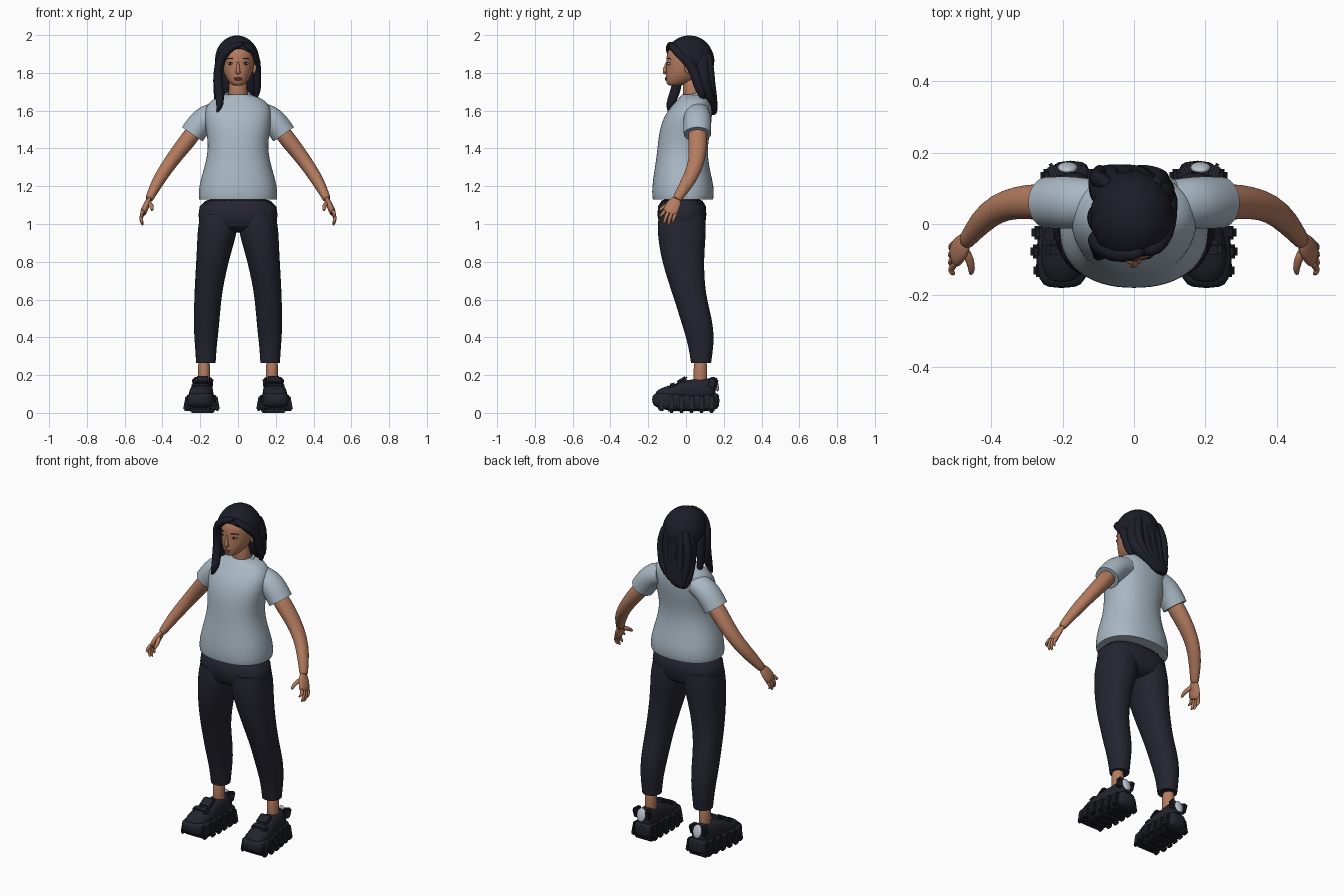
import bpy, bmesh, math
from mathutils import Vector

cube = bpy.data.objects.get("Cube")
if cube:
    bpy.data.objects.remove(cube)
parts = []


def material(name, r, g, b):
    m = bpy.data.materials.new(name)
    m.use_nodes = True
    m.diffuse_color = (r, g, b, 1)
    node = next(n for n in m.node_tree.nodes if n.type == 'BSDF_PRINCIPLED')
    node.inputs["Base Color"].default_value = (r, g, b, 1)
    node.inputs["Roughness"].default_value = 0.8
    return m


SKIN = material("warm skin", .46, .2, .115)
SHIRT = material("pale blue grey cotton", .4, .48, .55)
PANTS = material("navy trousers", .018, .018, .03)
HAIR = material("black hair", .012, .012, .021)
SHOE = material("dark shoe", .016, .017, .026)
PATCH = material("silver heel patch", .5, .56, .62)
LIPS = material("rose lips", .34, .11, .075)
WHITE = material("eye white", .7, .7, .7)
IRIS = material("dark iris", .015, .01, .01)


def finish(name, bm, mat, subdiv=1):
    bmesh.ops.recalc_face_normals(bm, faces=bm.faces[:])
    me = bpy.data.meshes.new(name)
    bm.to_mesh(me)
    bm.free()
    me.materials.append(mat)
    ob = bpy.data.objects.new(name, me)
    bpy.context.collection.objects.link(ob)
    if subdiv:
        ob.modifiers.new("Smooth", 'SUBSURF').levels = subdiv
        ob.modifiers["Smooth"].render_levels = subdiv
    parts.append(ob)
    return ob


def loft(name, rings, mat, sides=20, power=2, hem=False, subdiv=1):
    """Skin a list of (centre, axis u, axis v) rings."""
    bm = bmesh.new()
    crease = bm.edges.layers.float.new("crease_edge")
    bend = lambda c: math.copysign(abs(c) ** (2 / power), c)
    angles = [math.tau * i / sides for i in range(sides)]
    loops = [[bm.verts.new(c + u * bend(math.cos(a)) + v * bend(math.sin(a)))
              for a in angles] for c, u, v in rings]
    for low, high in zip(loops, loops[1:]):
        for i in range(sides):
            j = (i + 1) % sides
            bm.faces.new((low[i], low[j], high[j], high[i]))
    for loop in (loops[0], loops[-1]):
        cap = bm.faces.new(loop)
        if hem:
            for e in cap.edges:
                e[crease] = 1
    return finish(name, bm, mat, subdiv)


def stack(name, rows, mat, s=1, **kw):
    """Horizontal rings from rows of (z, x min, x max, y front, y back)."""
    rings = [(Vector((s * (a + b) / 2, (f + k) / 2, z)), Vector(((b - a) / 2, 0, 0)),
              Vector((0, (k - f) / 2, 0))) for z, a, b, f, k in rows]
    return loft(name, rings, mat, **kw)


def tube(name, path, mat, s=1, flat=1, **kw):
    """Rings across a path of (x, y, z, radius); flat thins the side away from y."""
    pts = [Vector((s * p[0], p[1], p[2])) for p in path]
    rings = []
    for i, p in enumerate(pts):
        t = (pts[min(i + 1, len(pts) - 1)] - pts[max(i - 1, 0)]).normalized()
        u = Vector((0, 1, 0))
        u = (u - t * u.dot(t)).normalized()
        rings.append((p, u * path[i][3], t.cross(u) * path[i][3] * flat))
    return loft(name, rings, mat, **kw)


def ball(name, loc, size, mat, rot=(0, 0, 0)):
    bm = bmesh.new()
    bmesh.ops.create_uvsphere(bm, u_segments=16, v_segments=10, radius=1)
    ob = finish(name, bm, mat, 0)
    ob.location, ob.scale, ob.rotation_euler = loc, size, rot
    return ob


def block(name, loc, size, mat, rot=(0, 0, 0), bevel=.008):
    bm = bmesh.new()
    bmesh.ops.create_cube(bm, size=1)
    bmesh.ops.scale(bm, vec=size, verts=bm.verts)
    bmesh.ops.bevel(bm, geom=bm.edges[:], offset=bevel, segments=2, affect='EDGES')
    ob = finish(name, bm, mat, 0)
    ob.location, ob.rotation_euler = loc, rot
    return ob


# Shirt body and collar
body = [(1.13, .207, -.176, .143), (1.145, .21, -.18, .148), (1.2, .207, -.18, .148),
        (1.27, .188, -.17, .13), (1.35, .165, -.157, .116), (1.42, .158, -.15, .116),
        (1.5, .17, -.14, .13), (1.56, .178, -.12, .138), (1.61, .175, -.09, .138),
        (1.645, .155, -.056, .13), (1.67, .115, -.036, .118), (1.685, .065, -.02, .1)]
stack("shirt_body", [(z, -w, w, f, k) for z, w, f, k in body], SHIRT, sides=32, power=2.25, hem=True)
bpy.ops.mesh.primitive_torus_add(major_segments=32, minor_segments=8, major_radius=.064,
                                 minor_radius=.01, location=(0, .035, 1.678), rotation=(.33, 0, 0))
collar = bpy.context.object
collar.name = "shirt_collar"
collar.data.materials.append(SHIRT)
parts.append(collar)

# Trouser seat
stack("trouser_seat", [(.955, -.15, .15, -.09, .06), (.98, -.2, .2, -.14, .1), (1.04, -.214, .214, -.154, .11),
                       (1.15, -.205, .205, -.152, .11)], PANTS, sides=32, power=2.4)

for side, s in (("left", 1), ("right", -1)):
    # Sleeve and arm
    tube(side + "_sleeve", [(.11, .06, 1.585, .066), (.165, .06, 1.568, .074), (.205, .06, 1.528, .075),
                            (.242, .06, 1.475, .073)], SHIRT, s, .92, hem=True)
    tube(side + "_arm", [(.2, .06, 1.53, .05), (.265, .062, 1.445, .052), (.325, .062, 1.37, .046),
                         (.385, .045, 1.288, .041), (.43, .005, 1.215, .037), (.462, -.037, 1.15, .026),
                         (.474, -.052, 1.125, .026)], SKIN, s, .88)
    # Palm, fingers and thumb
    tube(side + "_palm", [(.466, -.042, 1.14, .024), (.482, -.064, 1.108, .038), (.498, -.082, 1.07, .042),
                          (.504, -.09, 1.05, .034)], SKIN, s, .45)
    for i, tip_z in enumerate((1.035, 1.0, .992, 1.005)):
        y = -.118 + .02 * i
        tube(f"{side}_finger_{i + 1}", [(.5, y + .008, 1.078 - .006 * i, .011), (.514, y - .008, 1.045 - .004 * i, .01),
                                        (.511, y - .018 + .003 * i, tip_z + .015, .009),
                                        (.503, y - .023 + .003 * i, tip_z, .005)], SKIN, s, sides=10)
    tube(side + "_thumb", [(.475, -.07, 1.115, .014), (.46, -.1, 1.1, .013), (.454, -.125, 1.085, .011),
                           (.457, -.143, 1.07, .006)], SKIN, s, sides=10)
    # Trouser leg and ankle
    stack(side + "_trouser_leg", [
        (.265, .118, .222, .026, .133), (.35, .113, .228, .013, .146), (.42, .104, .233, -.006, .148),
        (.5, .097, .235, -.032, .137), (.6, .088, .232, -.062, .112), (.68, .076, .229, -.09, .1),
        (.8, .05, .222, -.127, .095), (.9, .02, .217, -.146, .102), (.98, .0, .214, -.152, .108),
        (1.05, .0, .2, -.145, .1)], PANTS, s, sides=24, power=2.2, hem=True)
    stack(side + "_ankle", [(.1, .148, .212, .035, .115), (.2, .148, .212, .04, .112), (.3, .145, .215, .04, .115)], SKIN, s)

    # Shoe sole and upper, skinned from heel to toe
    def shoe_part(name, rows, power):
        loft(f"{side}_{name}", [(Vector((s * (.19 - .07 * y), y, (b + t) / 2)), Vector((w, 0, 0)),
                                 Vector((0, 0, (t - b) / 2))) for y, w, b, t in rows], SHOE, power=power)

    shoe_part("shoe_sole", [(-.18, .04, .05, .09), (-.16, .066, .028, .108), (-.1, .08, .012, .112),
                            (-.03, .078, .008, .106), (.03, .068, .012, .1), (.1, .064, .008, .1),
                            (.155, .058, .014, .108), (.178, .036, .032, .1)], 3.5)
    shoe_part("shoe_upper", [(-.168, .04, .06, .112), (-.12, .064, .05, .138), (-.06, .066, .05, .152),
                             (-.02, .06, .05, .17), (.03, .053, .05, .178), (.09, .051, .05, .182),
                             (.135, .046, .05, .185), (.158, .03, .06, .165)], 2.5)
    for i in range(6):
        y = -.13 + .053 * i
        w = .077 - .014 * max(0, i - 2) / 3 - .012 * (i == 0)
        for edge in (-1, 1):
            block(f"{side}_sole_lug_{i}_{'out' if edge > 0 else 'in'}",
                  (s * (.19 - .07 * y + edge * w), y, .052), (.024, .038, .085), SHOE, (0, s * edge * -.18, 0))
        block(f"{side}_tread_{i}", (s * (.19 - .07 * y), y, .014 + .014 * (i == 0)), (.12, .034, .028), SHOE)
    block(side + "_shoe_tongue", (s * .188, -.022, .172), (.075, .066, .022), SHOE, (.55, 0, 0))
    block(side + "_shoe_strap", (s * .196, -.07, .143), (.1, .045, .03), SHOE, (.25, 0, 0), .01)
    for edge in (-1, 1):
        block(f"{side}_heel_fin_{'out' if edge > 0 else 'in'}", (s * .187 + edge * .036, .142, .158),
              (.026, .05, .06), SHOE, (-.25, 0, edge * -.4))
    ball(side + "_heel_patch", (s * .186, .158, .152), (.028, .013, .04), PATCH, (.25, 0, 0))

    # Eyes, brows and ears
    ball(side + "_eye", (s * .041, -.0885, 1.848), (.0145, .008, .0065), WHITE, (0, 0, s * .25))
    ball(side + "_iris", (s * .041, -.0955, 1.848), (.006, .003, .006), IRIS)
    tube(side + "_eyelid", [(.025, -.096, 1.85, .002), (.041, -.096, 1.857, .0028), (.058, -.086, 1.851, .002)], IRIS, s, sides=6)
    tube(side + "_brow", [(.02, -.101, 1.873, .002), (.043, -.094, 1.879, .0035), (.064, -.079, 1.871, .0015)], HAIR, s, sides=8)
    ball(side + "_ear", (s * .087, .01, 1.825), (.01, .019, .032), SKIN, (.15, 0, s * .35))

# Head, neck, nose and mouth
face = [(1.732, .022, -.092, -.04), (1.742, .04, -.102, .01), (1.762, .056, -.107, .05),
        (1.79, .072, -.107, .08), (1.825, .083, -.105, .1), (1.86, .087, -.104, .11),
        (1.9, .087, -.104, .11), (1.94, .075, -.085, .1), (1.97, .045, -.04, .07)]
stack("head", [(z, -w, w, f, k) for z, w, f, k in face], SKIN, sides=28)
tube("neck", [(0, .04, 1.64, .056), (0, .035, 1.69, .05), (0, .025, 1.79, .049)], SKIN)
tube("nose", [(0, -.1, 1.862, .005), (0, -.108, 1.835, .008), (0, -.113, 1.812, .012),
              (0, -.112, 1.802, .013), (0, -.103, 1.796, .008)], SKIN, sides=12)
ball("nostrils", (0, -.105, 1.803), (.017, .009, .007), SKIN)
ball("upper_lip", (0, -.105, 1.773), (.023, .007, .0042), LIPS)
ball("lower_lip", (0, -.105, 1.765), (.018, .0075, .0055), LIPS)

# Hair cap: strands run from the crown to a hairline that rises over the face
bm = bmesh.new()
cols, rows_n = 64, 12
grid = []
for r in range(rows_n + 1):
    row = []
    for c in range(cols):
        a = math.tau * c / cols
        low = math.radians(-5 - 35 * math.sin(a))
        e = math.radians(88) + (low - math.radians(88)) * r / rows_n
        k = 1 + .016 * math.cos(13 * a + 3 * e) * math.cos(e)
        row.append(bm.verts.new((-.005 + .117 * k * math.cos(e) * math.cos(a),
                                 .018 + .131 * k * math.cos(e) * math.sin(a), 1.865 + .133 * math.sin(e))))
    grid.append(row)
for up, dn in zip(grid, grid[1:]):
    for c in range(cols):
        d = (c + 1) % cols
        bm.faces.new((up[c], up[d], dn[d], dn[c]))
bm.faces.new(grid[0])
cap = finish("hair_cap", bm, HAIR, 0)
shell = cap.modifiers.new("Thickness", 'SOLIDIFY')
shell.thickness, shell.offset = .014, -1

# Long back hair, sweeping towards the right shoulder
stack("hair_back", [(1.92, -.095, .09, .03, .132), (1.85, -.117, .112, .02, .145), (1.78, -.125, .116, .03, .146),
                    (1.72, -.128, .116, .04, .154), (1.66, -.13, .09, .075, .166), (1.61, -.122, .02, .105, .17),
                    (1.575, -.1, -.04, .13, .16)], HAIR, sides=24, power=2.3)
for i in range(5):
    x = -.1 + .045 * i
    tube(f"back_strand_{i}", [(x * .7, .11, 1.92, .02), (x, .125, 1.83, .026), (x - .005, .128, 1.74, .027),
                              (x * .75 - .02, .146, 1.66, .023), (x * .45 - .05, .158, 1.585 + .008 * i, .006)],
         HAIR, flat=.9, sides=12)

# Side locks falling from the parting
tube("right_front_lock", [(.035, -.075, 1.958, .014), (-.03, -.092, 1.942, .022), (-.083, -.07, 1.895, .03),
                          (-.104, -.045, 1.83, .029), (-.107, -.042, 1.76, .026), (-.1, -.06, 1.69, .028),
                          (-.092, -.085, 1.635, .024), (-.112, -.092, 1.588, .006)], HAIR, flat=.9, sides=14)
tube("right_side_lock", [(-.08, -.03, 1.92, .03), (-.108, .01, 1.84, .034), (-.114, .02, 1.76, .032),
                         (-.112, .02, 1.69, .03), (-.115, .04, 1.63, .01)], HAIR, flat=.6, sides=14)
tube("left_front_lock", [(.025, -.078, 1.958, .014), (.065, -.073, 1.936, .02), (.096, -.025, 1.892, .025),
                         (.102, .035, 1.835, .026), (.1, .055, 1.765, .027), (.106, .075, 1.705, .025),
                         (.088, .095, 1.65, .007)], HAIR, flat=.8, sides=14)

# Smooth shading with sharp creases kept
bpy.ops.object.select_all(action='DESELECT')
for ob in parts:
    ob.select_set(True)
bpy.context.view_layer.objects.active = parts[0]
bpy.ops.object.shade_smooth_by_angle(angle=math.radians(45))
